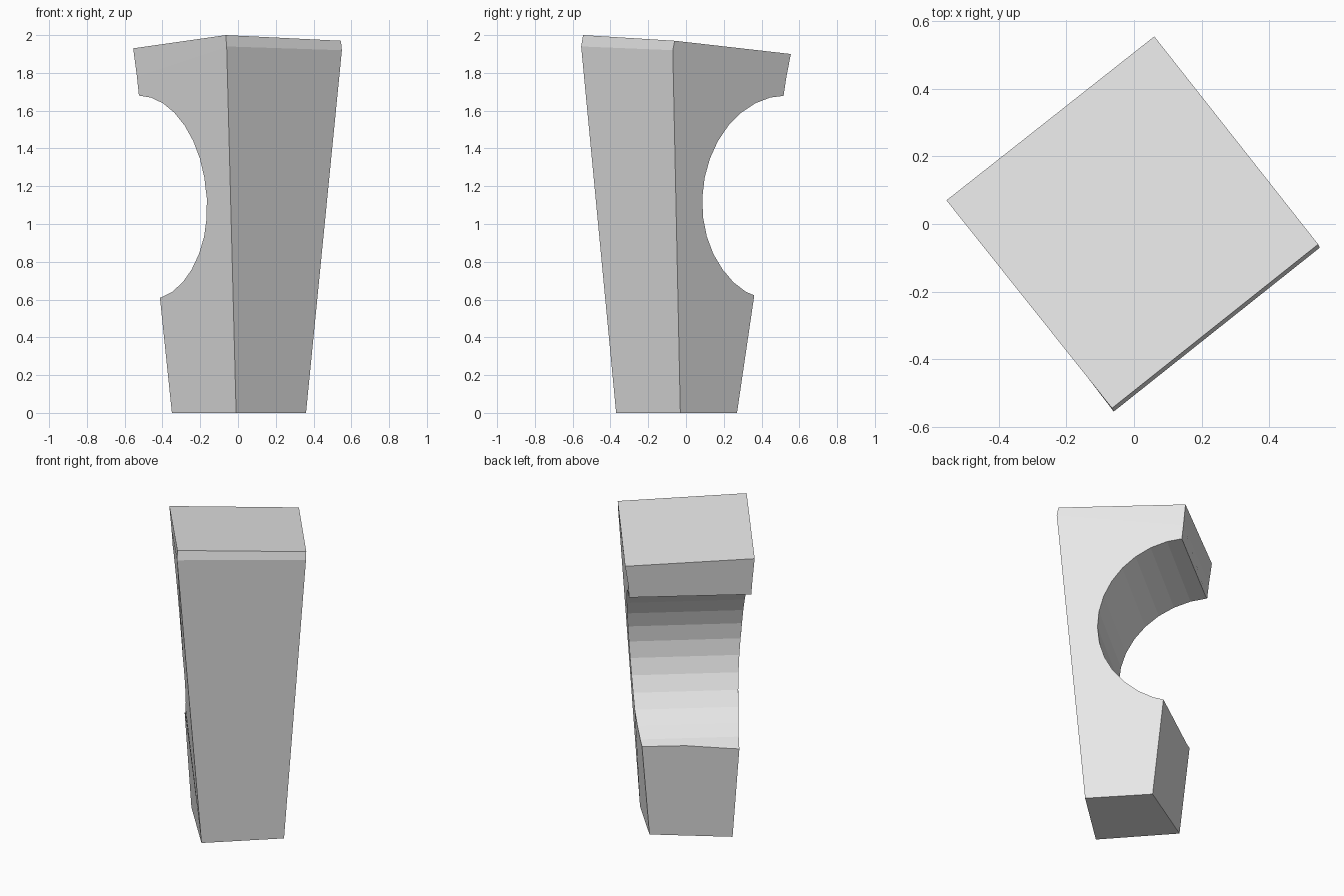
import bpy
import bmesh
from mathutils import Vector

cube = bpy.data.objects.get("Cube")
if cube:
    bpy.data.objects.remove(cube, do_unlink=True)

grey = bpy.data.materials.new("light grey")
grey.use_nodes = True
grey.diffuse_color = (0.8, 0.8, 0.8, 1)
grey.node_tree.nodes["Principled BSDF"].inputs["Base Color"].default_value = (0.8, 0.8, 0.8, 1)


def add_object(name, bm):
    bmesh.ops.recalc_face_normals(bm, faces=bm.faces)
    mesh = bpy.data.meshes.new(name)
    bm.to_mesh(mesh)
    bm.free()
    obj = bpy.data.objects.new(name, mesh)
    bpy.context.collection.objects.link(obj)
    mesh.materials.append(grey)
    return obj


# Tapered block lofted through foot, shoulder and sloping top (front, right, back, left corners)
rings = [
    [(-0.01, -0.37, 0), (0.36, -0.03, 0), (0.08, 0.27, 0), (-0.35, 0.01, 0)],
    [(-0.06, -0.555, 1.94), (0.55, -0.07, 1.92), (0.055, 0.53, 1.77), (-0.535, 0.065, 1.78)],
    [(-0.065, -0.545, 2.0), (0.545, -0.06, 1.97), (0.06, 0.555, 1.90), (-0.555, 0.07, 1.93)],
]
bm = bmesh.new()
loops = [[bm.verts.new(p) for p in ring] for ring in rings]
for low, high in zip(loops, loops[1:]):
    for i in range(4):
        j = (i + 1) % 4
        bm.faces.new((low[i], low[j], high[j], high[i]))
bm.faces.new(loops[0][::-1])
bm.faces.new(loops[-1])
block = add_object("notched_block", bm)

# Round cutter lying across the back of the block
axis = Vector((0.78, 0.63, 0))
bm = bmesh.new()
bmesh.ops.create_cone(bm, cap_ends=True, segments=32, radius1=0.54, radius2=0.54, depth=3)
cutter = add_object("notch_cutter", bm)
cutter.rotation_mode = 'QUATERNION'
cutter.rotation_quaternion = axis.to_track_quat('Z', 'Y')
cutter.location = (-0.24, 0.296, 1.14)
cutter.hide_render = True

# Carve the round notch, then discard the cutter
notch = block.modifiers.new("notch", 'BOOLEAN')
notch.operation = 'DIFFERENCE'
notch.solver = 'EXACT'
notch.object = cutter
bpy.context.view_layer.update()
carved = bpy.data.meshes.new_from_object(block.evaluated_get(bpy.context.evaluated_depsgraph_get()))
block.modifiers.clear()
block.data = carved
bpy.data.objects.remove(cutter, do_unlink=True)
